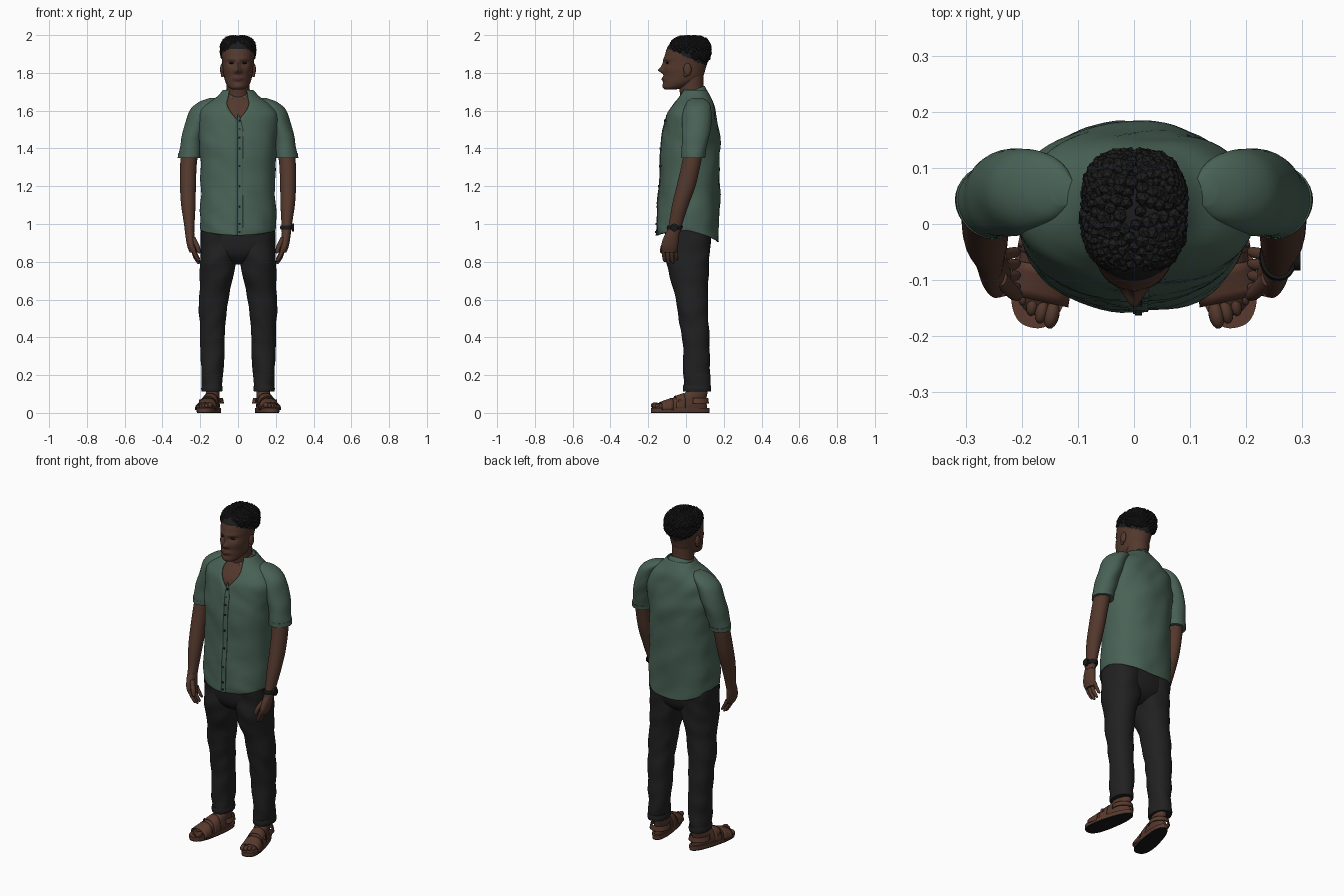
import bpy, bmesh, math, random
from math import sin, cos, pi, exp
from mathutils import Vector, Matrix, noise

random.seed(4)
cube = bpy.data.objects.get("Cube")
if cube:
    bpy.data.objects.remove(cube)


def material(name, r, g, b):
    m = bpy.data.materials.new(name)
    m.use_nodes = True
    m.diffuse_color = (r, g, b, 1)
    bsdf = m.node_tree.nodes["Principled BSDF"]
    bsdf.inputs["Base Color"].default_value = (r, g, b, 1)
    bsdf.inputs["Roughness"].default_value = 0.8
    return m


SKIN = material("brown skin", .088, .04, .026)
LIPS = material("lip brown", .07, .026, .02)
HAIR = material("black hair", .012, .012, .013)
SHIRT = material("green cloth", .066, .122, .092)
PANTS = material("charcoal cloth", .015, .015, .015)
LEATHER = material("brown leather", .1, .042, .027)
RUBBER = material("black rubber", .009, .009, .009)


def finish(name, bm, mat, angle=50):
    """Turn a bmesh into a smooth shaded object."""
    mesh = bpy.data.meshes.new(name)
    bm.to_mesh(mesh)
    bm.free()
    mesh.shade_smooth()
    mesh.set_sharp_from_angle(angle=math.radians(angle))
    mesh.materials.append(mat)
    obj = bpy.data.objects.new(name, mesh)
    bpy.context.scene.collection.objects.link(obj)
    return obj


def grid(name, rows, mat, closed=True, thick=0.0):
    """Skin rows of points; closed rows get end caps, open ones a thickness."""
    bm = bmesh.new()
    vs = [[bm.verts.new(p) for p in row] for row in rows]
    n = len(vs[0])
    for a, b in zip(vs, vs[1:]):
        for j in range(n if closed else n - 1):
            k = (j + 1) % n
            bm.faces.new((a[j], a[k], b[k], b[j]))
    if closed and not thick:
        bm.faces.new(vs[0][::-1])
        bm.faces.new(vs[-1])
        bmesh.ops.recalc_face_normals(bm, faces=bm.faces)
    obj = finish(name, bm, mat)
    if thick:
        mod = obj.modifiers.new("thickness", 'SOLIDIFY')
        mod.thickness = thick
        mod.offset = -1
    return obj


def smooth_rings(rings, steps):
    """Catmull-Rom interpolation of (x, y, z, rx, ry) rings."""
    out = []
    for i in range(len(rings) - 1):
        q = [rings[max(0, min(len(rings) - 1, i + k))] for k in (-1, 0, 1, 2)]
        for s in range(steps):
            t = s / steps
            out.append([b + .5 * t * (c - a + t * (2*a - 5*b + 4*c - d + t * (3*(b - c) + d - a)))
                        for a, b, c, d in zip(*q)])
    return out + [list(rings[-1])]


def loft(name, rings, mat, segs=32, steps=5, power=2.0, span=None, shape=None, fold=0.0, thick=0.0):
    """Stack of superellipses; span(z) limits the arc, shape(p, a) edits points."""
    rows = []
    for x, y, z, rx, ry in smooth_rings(rings, steps):
        a0, a1 = span(z) if span else (0, 2 * pi)
        row = []
        for j in range(segs):
            a = a0 + (a1 - a0) * j / (segs - 1 if span else segs)
            c, s = cos(a), sin(a)
            c, s = [math.copysign(abs(v) ** (2 / power), v) for v in (c, s)]
            p = Vector((x + rx * c, y + ry * s, z))
            if fold:
                d = noise.noise(Vector((p.x * 9, p.y * 9, p.z * 13 + p.x * 8))) * fold
                p += Vector((cos(a), sin(a), 0)) * d
            row.append(shape(p, a) if shape else p)
        rows.append(row)
    return grid(name, rows, mat, closed=span is None, thick=thick)


def ball(name, loc, size, mat, kind="uv"):
    bm = bmesh.new()
    bmesh.ops.create_uvsphere(bm, u_segments=16, v_segments=10, radius=1)
    bmesh.ops.transform(bm, matrix=Matrix.Translation(loc) @ Matrix.Diagonal((*size, 1)), verts=bm.verts)
    return finish(name, bm, mat)


def disc(name, loc, radius, depth, axis, mat):
    bm = bmesh.new()
    bmesh.ops.create_cone(bm, cap_ends=True, segments=20, radius1=radius, radius2=radius, depth=depth)
    bmesh.ops.transform(bm, matrix=Matrix.Translation(loc) @ Matrix.Rotation(pi / 2, 4, axis), verts=bm.verts)
    return finish(name, bm, mat)


def mirror(obj):
    """Copy a left part to the right side."""
    twin = obj.copy()
    twin.data = obj.data.copy()
    twin.data.transform(Matrix.Scale(-1, 4, (1, 0, 0)))
    twin.data.flip_normals()
    twin.name = obj.name.replace("left", "right")
    bpy.context.scene.collection.objects.link(twin)


left = []   # parts to be mirrored

# Head with sculpted face; the faded hairline is a sloping colour rule
bumps = [(0, 1.814, .015, .014, .024), (0, 1.84, .01, .03, .011), (.035, 1.873, .03, .01, .006),
         (.034, 1.852, .02, .012, -.011), (0, 1.768, .028, .011, .011), (0, 1.73, .025, .015, .005),
         (.052, 1.815, .02, .02, .004), (.014, 1.807, .009, .01, .009)]


def face(p, a):
    if p.y < -.02:
        for x, z, sx, sz, amount in bumps:
            for side in ((1, -1) if x else (1,)):
                p.y -= amount * exp(-((p.x - side * x) / sx) ** 2 - ((p.z - z) / sz) ** 2)
    return p


head = loft("head", [(0, -.08, 1.713, .032, .032), (0, -.06, 1.724, .05, .06), (0, -.03, 1.75, .066, .09),
                     (0, -.014, 1.78, .074, .104), (0, -.008, 1.82, .08, .111), (0, 0, 1.86, .084, .115),
                     (0, .005, 1.9, .088, .115), (0, .012, 1.94, .088, .108), (0, .018, 1.97, .072, .088),
                     (0, .02, 1.983, .04, .05)], SKIN, segs=80, steps=6, shape=face)
head.data.materials.append(HAIR)
head.data.materials.append(LIPS)
for f in head.data.polygons:
    c = f.center
    if c.z > 1.885 - .45 * c.y:
        f.material_index = 1
    elif c.y < -.09 and (c.x / .03) ** 2 + ((c.z - 1.767) / .011) ** 2 < 1:
        f.material_index = 2
loft("neck", [(0, .045, 1.55, .075, .07), (0, .035, 1.66, .062, .064), (0, .028, 1.72, .06, .064),
              (0, .025, 1.79, .062, .068)], SKIN)
left += [ball("left_ear", (.084, .008, 1.818), (.011, .021, .034), SKIN),
         ball("left_earlobe", (.082, -.002, 1.79), (.009, .011, .012), SKIN),
         ball("left_eye", (.034, -.099, 1.852), (.014, .008, .005), RUBBER)]

# Curly hair: small faceted clumps over a boxy dome
bm = bmesh.new()
count = 520
for i in range(count):
    h = 1 - 2 * (i + .5) / count
    r, a = math.sqrt(1 - h * h), i * 2.39996
    d = [math.copysign(abs(v) ** .72, v) for v in (r * cos(a), r * sin(a), h)]
    p = Vector((.086 * d[0], .023 + .102 * d[1], 1.918 + .071 * d[2]))
    if p.z > 1.9 - .35 * p.y:
        size = random.uniform(.011, .015)
        turn = Matrix.Rotation(random.uniform(0, 3), 4, 'X') @ Matrix.Rotation(i, 4, 'Z')
        bmesh.ops.create_icosphere(bm, subdivisions=1, radius=size, matrix=Matrix.Translation(p) @ turn)
finish("curly_hair", bm, HAIR, 30)

# Shirt body, open at the neck, with curved hem
torso = [(0, .01, .94, .2, .165), (0, .01, 1, .203, .165), (0, .02, 1.2, .198, .16), (0, .022, 1.4, .203, .156),
         (0, .028, 1.5, .213, .146), (0, .028, 1.58, .213, .132), (0, .037, 1.63, .178, .112),
         (0, .043, 1.67, .118, .088), (0, .045, 1.71, .08, .064)]


def grow(rings, d):
    return [(x, y, z, rx + d, ry + d) for x, y, z, rx, ry in rings]


def hem(p, a):
    w = max(0, (1.05 - p.z) / .11)
    p.z += w * (.025 * cos(a) ** 2 - .035 * max(0, sin(a)))
    return p


def open_front(z):
    gap = max(0, z - 1.55) * 3.6
    return -pi / 2 + gap, 1.5 * pi - gap


loft("shirt_body", torso, SHIRT, segs=72, power=2.2, span=open_front, shape=hem, fold=.009, thick=.006)
loft("chest", grow(torso[3:], -.014), SKIN, power=2.2)
loft("shirt_placket", grow(torso[:6], .003), SHIRT, segs=5, power=2.2, shape=hem, fold=.009, thick=.004,
     span=lambda z: (-pi / 2 - .005, -pi / 2 + .1 - max(0, z - 1.5)))
for ring in smooth_rings(torso[:6], 2)[1:-1]:
    disc("shirt_button", (.008, ring[1] - ring[4] - .003, ring[2]), .006, .008, 'X', RUBBER)

# Folded collar, dropping to two points at the front
collar = []
for level in range(5):
    t = level / 4
    row = []
    for j in range(41):
        a = -pi / 2 + .42 + (2 * pi - .84) * j / 40
        front = (1 - sin(a)) / 2
        rx, ry = .098 - .034 * t, .088 - .024 * t
        low, high = 1.685 - .075 * front ** 2, 1.732 - .055 * front
        spread = 1 + .25 * front ** 4 * (1 - t)
        row.append((rx * cos(a) * spread, .034 + ry * sin(a) * spread, low + (high - low) * t))
    collar.append(row)
grid("shirt_collar", collar, SHIRT, closed=False, thick=.006)

# Sleeves and arms
left.append(loft("left_sleeve", [(.256, .04, 1.352, .057, .062), (.25, .043, 1.4, .058, .066),
                                 (.238, .05, 1.46, .06, .071), (.215, .058, 1.55, .06, .078),
                                 (.19, .062, 1.61, .058, .073), (.155, .062, 1.648, .045, .055),
                                 (.125, .06, 1.668, .02, .025)], SHIRT, fold=.008))
left.append(loft("left_sleeve_hem", [(.256, .04, 1.35, .059, .064), (.254, .042, 1.374, .06, .066)], SHIRT, fold=.008))
left.append(loft("left_arm", [(.256, -.07, .945, .024, .036), (.258, -.055, 1, .028, .036),
                              (.263, -.03, 1.1, .038, .044), (.265, 0, 1.2, .042, .05),
                              (.262, .028, 1.32, .044, .05), (.25, .045, 1.42, .047, .05)], SKIN))
left.append(loft("left_palm", [(.238, -.09, .85, .018, .036), (.246, -.088, .88, .022, .044),
                               (.252, -.08, .92, .024, .042), (.256, -.069, .96, .024, .034)], SKIN))
for k, finger in enumerate(("index", "middle", "ring", "little")):
    y, tip = -.119 + .021 * k, (.8, .788, .792, .81)[k]
    left.append(loft(f"left_{finger}_finger", [(.208, y + .008, tip, .004, .004), (.211, y + .006, tip + .008, .009, .009),
                                               (.228, y + .002, tip + .04, .011, .011), (.24, y, .875, .013, .012)],
                     SKIN, segs=12, steps=3))
left.append(loft("left_thumb", [(.206, -.128, .845, .004, .004), (.208, -.127, .853, .01, .01),
                                (.217, -.12, .885, .013, .013), (.24, -.095, .93, .014, .016)], SKIN, segs=12))

# Trousers
loft("trouser_hips", [(0, .01, .785, .05, .04), (0, .01, .81, .12, .085), (0, .01, .87, .192, .118),
                      (0, .012, 1.02, .19, .125)], PANTS, power=2.3)
left.append(loft("left_trouser_leg", [(.138, .058, .115, .052, .071), (.135, .056, .3, .062, .07),
                                      (.133, .042, .48, .071, .076), (.124, .03, .62, .08, .085),
                                      (.109, .012, .75, .091, .107), (.102, .012, .84, .1, .115),
                                      (.1, .012, .96, .1, .12)], PANTS, power=2.2, steps=8, fold=.009))
left.append(loft("left_trouser_cuff", [(.138, .058, .112, .054, .073), (.138, .058, .128, .057, .075),
                                       (.138, .058, .146, .054, .073)], PANTS, power=2.2))


# Feet and sandals, made straight and then turned outward
def taper(p, a=0):
    p.x *= .92 - .9 * (p.y + .088)
    return p


foot = [loft("left_foot", [(0, -.085, .02, .05, .142), (0, -.075, .045, .05, .13), (0, -.05, .07, .045, .102),
                           (0, -.02, .09, .042, .075), (0, 0, .11, .04, .058), (0, 0, .15, .036, .05)],
             SKIN, power=2.3, shape=taper),
        loft("left_sandal_sole", [(0, -.088, .006, .056, .158), (0, -.088, .026, .057, .158)],
             LEATHER, segs=48, steps=1, power=2.5, shape=taper),
        loft("left_sandal_tread", [(0, -.088, 0, .055, .157), (0, -.088, .007, .056, .158)],
             RUBBER, segs=48, steps=1, power=2.5, shape=taper),
        loft("left_heel_strap", [(0, 0, .05, .058, .066), (0, 0, .078, .052, .062)],
             LEATHER, span=lambda z: (-.5, pi + .5), thick=.005)]
for k in range(5):
    r = .017 - .0018 * k
    foot.append(ball(f"left_toe_{k + 1}", (-.031 + .0185 * k, -.216 + .0025 * k * k, .022 + r), (r * .8, r * 1.5, r), SKIN))
for part, y0, y1, h0, h1 in (("toe", -.197, -.135, .058, .08), ("instep", -.118, -.07, .09, .105)):
    rows = []
    for s in range(5):
        t = s / 4
        h = h0 + (h1 - h0) * t - .015
        rows.append([taper(Vector((.056 * math.copysign(abs(cos(a)) ** .8, cos(a)),
                                   y0 + (y1 - y0) * t, .015 + h * sin(a) ** .8)))
                     for a in [pi * j / 20 * .9999 for j in range(21)]][::-1])
    foot.append(grid(f"left_{part}_strap", rows, LEATHER, closed=False, thick=.005))
foot.append(disc("left_strap_buckle", (.05, -.1, .062), .01, .008, 'Y', LEATHER))
for obj in foot:
    obj.data.transform(Matrix.Translation((.132, .056, 0)) @ Matrix.Rotation(math.radians(12), 4, 'Z'))
left += foot

for obj in left:
    mirror(obj)

# Wristwatch, left side only
loft("watch_band", [(.257, -.062, .97, .03, .039), (.257, -.06, .98, .034, .042), (.258, -.057, .992, .033, .041)], RUBBER)
disc("watch_dial", (.291, -.062, .981), .021, .012, 'Y', RUBBER)
